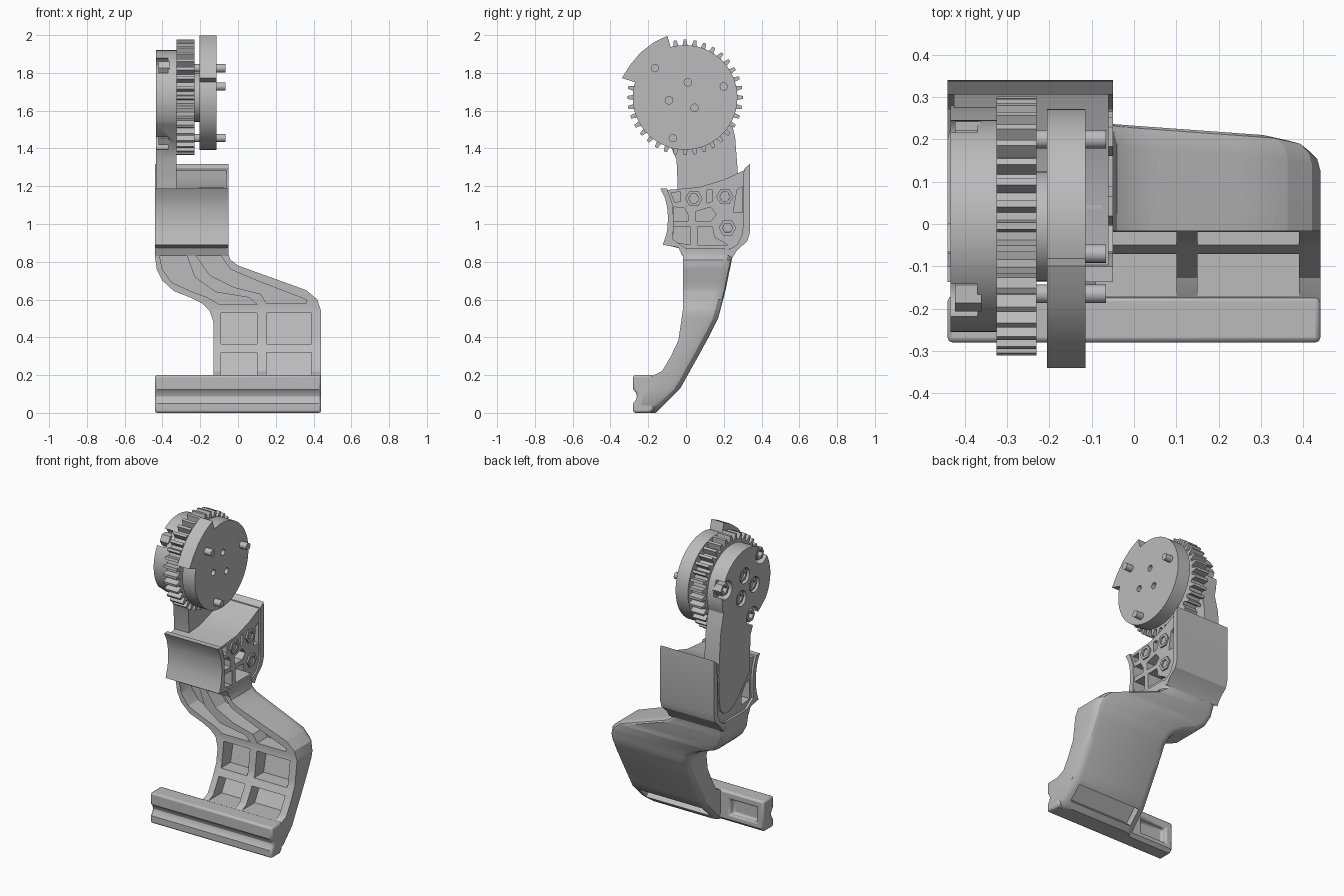
import bpy, bmesh
from math import cos, sin, radians, pi

cube = bpy.data.objects.get("Cube")
if cube:
    bpy.data.objects.remove(cube, do_unlink=True)

GREY = (0.5, 0.5, 0.5, 1)
mat = bpy.data.materials.new("light_grey")
mat.use_nodes = True
mat.diffuse_color = GREY
mat.node_tree.nodes["Principled BSDF"].inputs["Base Color"].default_value = GREY


def finish(name, bm):
    bmesh.ops.recalc_face_normals(bm, faces=bm.faces)
    mesh = bpy.data.meshes.new(name)
    bm.to_mesh(mesh)
    bm.free()
    mesh.materials.append(mat)
    ob = bpy.data.objects.new(name, mesh)
    bpy.context.collection.objects.link(ob)
    return ob


def skin(bm, rings):
    """Join equal rings of points into a closed solid."""
    rows = [[bm.verts.new(p) for p in ring] for ring in rings]
    n = len(rows[0])
    for a, b in zip(rows, rows[1:]):
        for i in range(n):
            j = (i + 1) % n
            bm.faces.new((a[i], a[j], b[j], b[i]))
    bm.faces.new(rows[0][::-1])
    return bm.faces.new(rows[-1])


def prism_x(name, pts, x0, x1):
    """Extrude a (y, z) profile along x."""
    bm = bmesh.new()
    skin(bm, [[(x, y, z) for y, z in pts] for x in (x0, x1)])
    return finish(name, bm)


def disc_points(c, r, n, turn=0.0):
    return [(c[0] + r * cos(turn + 2 * pi * i / n),
             c[1] + r * sin(turn + 2 * pi * i / n)) for i in range(n)]


def cylinder(name, c, r, x0, x1, n=24):
    return prism_x(name, disc_points(c, r, n), x0, x1)


def nut(name, c, r, x0, x1):
    """Hexagon nut with a recessed centre on its x1 end."""
    bm = bmesh.new()
    cap = skin(bm, [[(x, y, z) for y, z in disc_points(c, r, 6)] for x in (x0, x1)])
    bmesh.ops.recalc_face_normals(bm, faces=bm.faces)
    bmesh.ops.inset_individual(bm, faces=[cap], thickness=r * 0.4)
    bmesh.ops.inset_individual(bm, faces=[cap], thickness=0.001, depth=-0.03)
    return finish(name, bm)


def activate(ob):
    bpy.ops.object.select_all(action="DESELECT")
    ob.select_set(True)
    bpy.context.view_layer.objects.active = ob


def cut(ob, cutter):
    activate(ob)
    mod = ob.modifiers.new("cut", "BOOLEAN")
    mod.operation, mod.solver, mod.object = "DIFFERENCE", "EXACT", cutter
    bpy.ops.object.modifier_apply(modifier=mod.name)
    bpy.data.objects.remove(cutter, do_unlink=True)


def lerp(table, z):
    """Read a value off a (z, value) table."""
    if z <= table[0][0]:
        return table[0][1]
    for (z0, v0), (z1, v1) in zip(table, table[1:]):
        if z <= z1:
            return v0 + (v1 - v0) * (z - z0) / (z1 - z0)
    return table[-1][1]


# Curved lower shell, lofted upward from its four edge curves
LEFT = [(0, -.13), (.48, -.13), (.54, -.15), (.58, -.19), (.61, -.25),
        (.645, -.34), (.7, -.4), (.76, -.43), (.83, -.44)]
RIGHT = [(0, .4), (.015, .427), (.04, .44), (.54, .44), (.6, .42), (.65, .36),
         (.69, .25), (.78, 0), (.81, -.04), (.84, -.05)]
FRONT = [(0, -.25), (.18, -.2), (.2, -.17), (.22, -.127), (.3, -.08), (.385, -.04),
         (.55, -.016), (.86, -.016)]
BACK = [(0, -.16), (.13, -.03), (.22, .02), (.32, .076), (.42, .13), (.5, .17),
        (.65, .21), (.75, .23), (.87, .255)]
levels = sorted({z for t in (LEFT, RIGHT, FRONT, BACK) for z, v in t})
rings = []
for z in levels:
    a, b, f, k = (lerp(t, z) for t in (LEFT, RIGHT, FRONT, BACK))
    r = 0.055
    arc = [(r * (1 - cos(t)), r * (1 - sin(t))) for t in (0, pi / 6, pi / 3, pi / 2)]
    ring = [(a, f, z), (b, f, z)] + [(b - dx, k - dy, z) for dx, dy in arc]
    ring += [(a + dx, k - dy, z) for dx, dy in reversed(arc)]
    rings.append(ring)
bm = bmesh.new()
skin(bm, rings)
shell = finish("lower_shell", bm)

# Front pockets that leave the ribs standing
pockets = [[(x0, z0), (x1, z0), (x1, z1), (x0, z1)]
           for x0, x1 in ((-.09, .1), (.15, .39)) for z0, z1 in ((.2, .32), (.365, .53))]
pockets.append([(-.415, .83), (-.27, .83), (-.23, .72), (-.12, .64), (.06, .61),
                (.1, .575), (-.1, .575), (-.16, .61), (-.25, .645), (-.35, .69), (-.4, .76)])
pockets.append([(-.22, .83), (-.09, .83), (-.04, .76), (.1, .7), (.36, .6),
                (.36, .58), (.15, .58), (.12, .63), (-.02, .665), (-.15, .73)])
for pts in pockets:
    bm = bmesh.new()
    skin(bm, [[(x, -.5, z) for x, z in pts],
              [(x, min(.09, lerp(BACK, z) - .05), z) for x, z in pts]])
    cut(shell, finish("pocket", bm))
# Long slanted recess low on the back
cut(shell, prism_x("recess", [(-.164, .066), (-.086, .144), (-.016, .074), (-.094, -.004)],
                   -.08, .38))

# Grooved bottom bar with a recess behind its free end
bar = prism_x("bottom_bar", [(-.28, 0), (-.28, .05), (-.265, .07), (-.26, .088), (-.266, .108),
                             (-.28, .125), (-.28, .2), (-.17, .2), (-.17, .02), (-.19, 0)],
              -.44, .44)
cut(bar, prism_x("recess", [(-.21, .05), (-.1, .05), (-.1, .15), (-.21, .15)], -.39, -.2))
mod = bar.modifiers.new("round", "BEVEL")
mod.width, mod.segments, mod.angle_limit = 0.012, 2, radians(60)

# Clamp block with ribbed pockets on the outer side
block = prism_x("clamp_block", [(-.1, 1.18), (-.075, 1.1), (-.075, 1), (-.09, .885), (-.03, .87),
                                (-.01, .84), (.25, .85), (.31, .95), (.31, 1.285), (.2, 1.235),
                                (.07, 1.195)], -.425, -.06)
holes = [
    [(-.065, 1.09), (-.01, 1.085), (.01, 1.05), (.01, 1.015), (-.065, 1.015)],
    [(.05, 1.065), (.13, 1.09), (.16, 1.05), (.13, 1.015), (.05, 1.015)],
    [(-.065, .985), (.025, .985), (.025, .89), (-.07, .905)],
    [(.06, .985), (.14, .985), (.15, .93), (.22, .89), (.06, .89)],
    [(.27, 1.18), (.3, 1.2), (.3, 1.06), (.25, 1.06)],
    [(-.08, 1.165), (-.03, 1.17), (-.03, 1.12), (-.06, 1.115)],
    [(.11, 1.18), (.14, 1.18), (.14, 1.12), (.11, 1.11)]]
for pts in holes:
    cut(block, prism_x("pocket", pts, -.2, .1))
cut(block, prism_x("pocket", [(-.05, 1.05), (-.01, 1.03), (.03, .98), (.03, .91), (-.05, .92)],
                   -.6, -.3))
prism_x("clamp_front_wall", [(-.137, 1.188), (-.112, 1.14), (-.1, 1.09), (-.095, 1.03),
                             (-.1, .96), (-.122, .89), (-.04, .876), (-.02, .83), (.0, .87),
                             (-.07, .92), (-.065, 1), (-.07, 1.1), (-.1, 1.188)], -.44, -.05)
prism_x("clamp_back_wall", [(.338, 1.318), (.34, .96), (.325, .91), (.27, .86), (.245, .82),
                            (.2, .85), (.27, .89), (.3, .95), (.306, 1.29)], -.44, -.05)
for i, c in enumerate([(.042, 1.135), (.206, 1.145), (.22, .98)]):
    cylinder(f"clamp_boss_{i}", c, .058, -.21, -.075)
    nut(f"clamp_nut_{i}", c, .046, -.1, -.05)

# Swing arm with notched round head
HUB = (-.005, 1.67)
OUTER = [(.2, 1.728), (-.165, 1.825), (-.07, 1.455)]
INNER = [(.01, 1.75), (-.09, 1.655), (.045, 1.615)]
head = [(HUB[0] + .25 * cos(radians(a)), HUB[1] + .25 * sin(radians(a)))
        for a in range(-20, 216, 5)]
arm = prism_x("swing_arm", head + [(-.09, 1.43), (-.05, 1.34), (-.04, 1.1), (.1, .96), (.16, .925),
                                   (.22, .925), (.26, .96), (.272, 1.02), (.28, 1.2),
                                   (.26, 1.46)], -.433, -.325)
for c in OUTER:
    cut(arm, cylinder("notch", c, .06, -.6, -.37))
for c in INNER:
    cut(arm, cylinder("notch", c, .05, -.6, -.41))
for i, c in enumerate(OUTER + INNER):
    nut(f"arm_nut_{i}", c, .042, -.36, -.422)

# Spur gear
TEETH = 36
teeth = []
for i in range(TEETH):
    for part, r in ((-.3, .268), (-.15, .306), (.15, .306), (.3, .268)):
        a = 2 * pi * (i + part) / TEETH
        teeth.append((HUB[0] + r * cos(a), HUB[1] + r * sin(a)))
prism_x("spur_gear", teeth, -.325, -.23)
cylinder("gear_hub", HUB, .13, -.33, -.2, 32)

# Drive disc with raised stop, blind holes and pins
rim = [(a, .277) for a in range(163, 467, 4)]
rim = [(163, .35)] + rim + [(466, .277), (466, .34), (480, .335), (495, .335), (510, .338)]
disc = prism_x("drive_disc", [(HUB[0] + r * cos(radians(a)), HUB[1] + r * sin(radians(a)))
                              for a, r in rim], -.205, -.115)
for c in INNER:
    cut(disc, cylinder("hole", c, .02, -.15, 0, 16))
for i, c in enumerate(OUTER):
    cylinder(f"disc_pin_{i}", c, .022, -.235, -.066, 16)

# Smooth the curved walls, keep hard edges
for ob in list(bpy.context.collection.objects):
    if ob.type == "MESH" and mat.name in ob.data.materials:
        activate(ob)
        bpy.ops.object.shade_smooth_by_angle(angle=radians(28))
